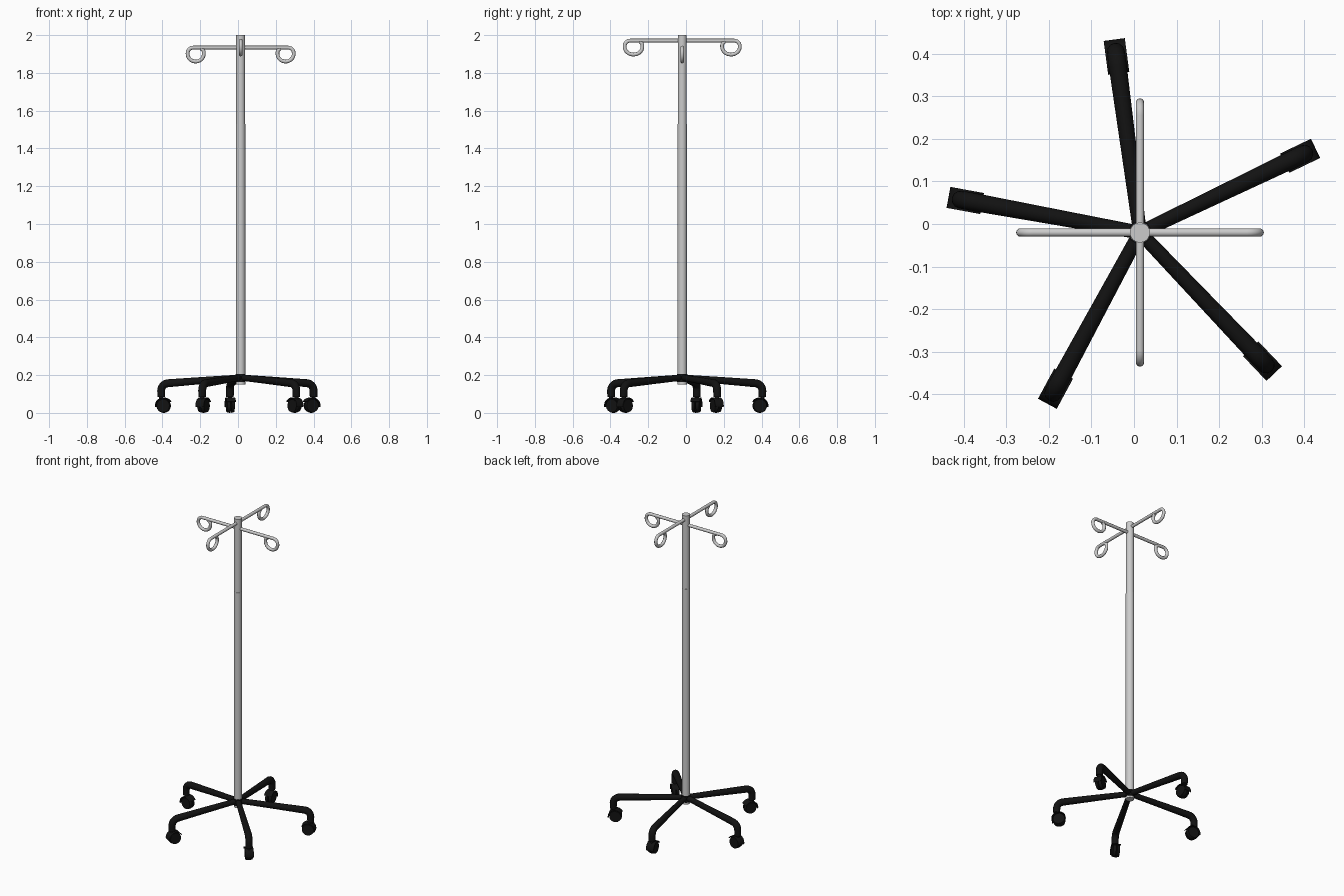
import bpy, math
from mathutils import Vector, Matrix

if "Cube" in bpy.data.objects:
    bpy.data.objects.remove(bpy.data.objects["Cube"])

CX, CY = 0.014, -0.02            # pole axis
black = bpy.data.materials.new("black_plastic")
black.diffuse_color = (0.006, 0.006, 0.006, 1)
black.use_nodes = True
black.node_tree.nodes["Principled BSDF"].inputs["Base Color"].default_value = black.diffuse_color


def finish(ob, name, mat=None, angle=40):
    ob.name = name
    if mat:
        ob.data.materials.append(mat)
    bpy.ops.object.select_all(action='DESELECT')
    ob.select_set(True)
    bpy.context.view_layer.objects.active = ob
    bpy.ops.object.shade_smooth_by_angle(angle=math.radians(angle))
    return ob


def cylinder(name, radius, p0, p1, mat=None, sides=32, radius2=None):
    p0, p1 = Vector(p0), Vector(p1)
    d = p1 - p0
    bpy.ops.mesh.primitive_cone_add(vertices=sides, radius1=radius, depth=d.length,
                                    radius2=radius if radius2 is None else radius2)
    ob = bpy.context.object
    ob.data.transform(Matrix.Translation((p0 + p1) / 2) @ d.to_track_quat('Z', 'Y').to_matrix().to_4x4())
    return finish(ob, name, mat)


def tube(name, pts, bevel, radii=None, mat=None):
    cu = bpy.data.curves.new(name, 'CURVE')
    cu.dimensions = '3D'
    cu.bevel_depth = bevel
    cu.bevel_resolution = 4
    cu.use_fill_caps = True
    sp = cu.splines.new('POLY')
    sp.points.add(len(pts) - 1)
    for i, p in enumerate(pts):
        sp.points[i].co = (*p, 1)
        sp.points[i].radius = radii[i] if radii else 1
    ob = bpy.data.objects.new(name, cu)
    bpy.context.collection.objects.link(ob)
    bpy.ops.object.select_all(action='DESELECT')
    ob.select_set(True)
    bpy.context.view_layer.objects.active = ob
    bpy.ops.object.convert(target='MESH')
    return finish(bpy.context.object, name, mat, 60)


def arc(cx, cz, rx, rz, a0, a1, n):
    return [(cx + rx * math.cos(math.radians(a0 + (a1 - a0) * i / n)),
             cz + rz * math.sin(math.radians(a0 + (a1 - a0) * i / n))) for i in range(n + 1)]


# telescopic pole
cylinder("lower_pole", 0.0245, (CX, CY, 0.15), (CX, CY, 1.53))
cylinder("upper_pole", 0.0235, (CX, CY, 1.50), (CX, CY, 2.0))

# crossed hanger bars, each ending in curled loops
for label, turn, z, reach, w in (("lower", 0, 1.934, 0.281, 0.043), ("upper", 90, 1.971, 0.305, 0.047)):
    c = reach - w
    half = arc(reach - 0.03, -0.03, 0.03, 0.03, 90, 0, 6)
    half += arc(c, -0.033, w, 0.041, -8, -180, 14)
    half += arc(c - w + 0.02, -0.026, 0.02, 0.02, 180, 100, 5)
    path = [(-x, h) for x, h in reversed(half)] + half
    rot = Matrix.Rotation(math.radians(turn), 3, 'Z')
    tube(f"{label}_hanger", [rot @ Vector((x, 0, h)) + Vector((CX, CY, z)) for x, h in path], 0.0098)

# five legs with casters
cylinder("leg_hub", 0.027, (CX, CY, 0.163), (CX, CY, 0.205), black)
for k in range(5):
    a = math.radians(25.6 + 72 * k)
    out, side = Vector((math.cos(a), math.sin(a), 0)), Vector((-math.sin(a), math.cos(a), 0))

    def at(r, z, s=0.0):
        return Vector((CX, CY, z)) + out * r + side * s

    # bent leg tube
    prof = [(0.0, 0.187), (0.2, 0.172)] + arc(0.388, 0.117, 0.04, 0.04, 86, 0, 8) + [(0.428, 0.084)]
    radii = [0.016, 0.0185] + [0.021] * 9 + [0.02]
    tube(f"leg_{k + 1}", [at(r, z) for r, z in prof], 1.0, radii, black)
    # caster stem and twin wheels
    cylinder(f"caster_stem_{k + 1}", 0.011, at(0.428, 0.05), at(0.428, 0.09), black, 16)
    for n, s in (("left", 1), ("right", -1)):
        cylinder(f"{n}_wheel_{k + 1}", 0.038, at(0.414, 0.038, 0.003 * s), at(0.414, 0.038, 0.020 * s),
                 black, 28, 0.034)
    # hood wrapped over the wheels
    outer = arc(0.414, 0.038, 0.043, 0.043, -10, 150, 14)
    inner = arc(0.414, 0.038, 0.039, 0.039, 150, -10, 14)
    ring = outer + inner
    n = len(ring)
    verts = [at(r, z, s) for s in (-0.025, 0.025) for r, z in ring]
    faces = [(i, (i + 1) % n, n + (i + 1) % n, n + i) for i in range(n)]
    m = len(outer)
    for i in range(m - 1):
        q = (i, n - 1 - i, n - 2 - i, i + 1)
        faces += [q, tuple(v + n for v in reversed(q))]
    me = bpy.data.meshes.new("hood")
    me.from_pydata(verts, [], faces)
    ob = bpy.data.objects.new("hood", me)
    bpy.context.collection.objects.link(ob)
    finish(ob, f"caster_hood_{k + 1}", black)
